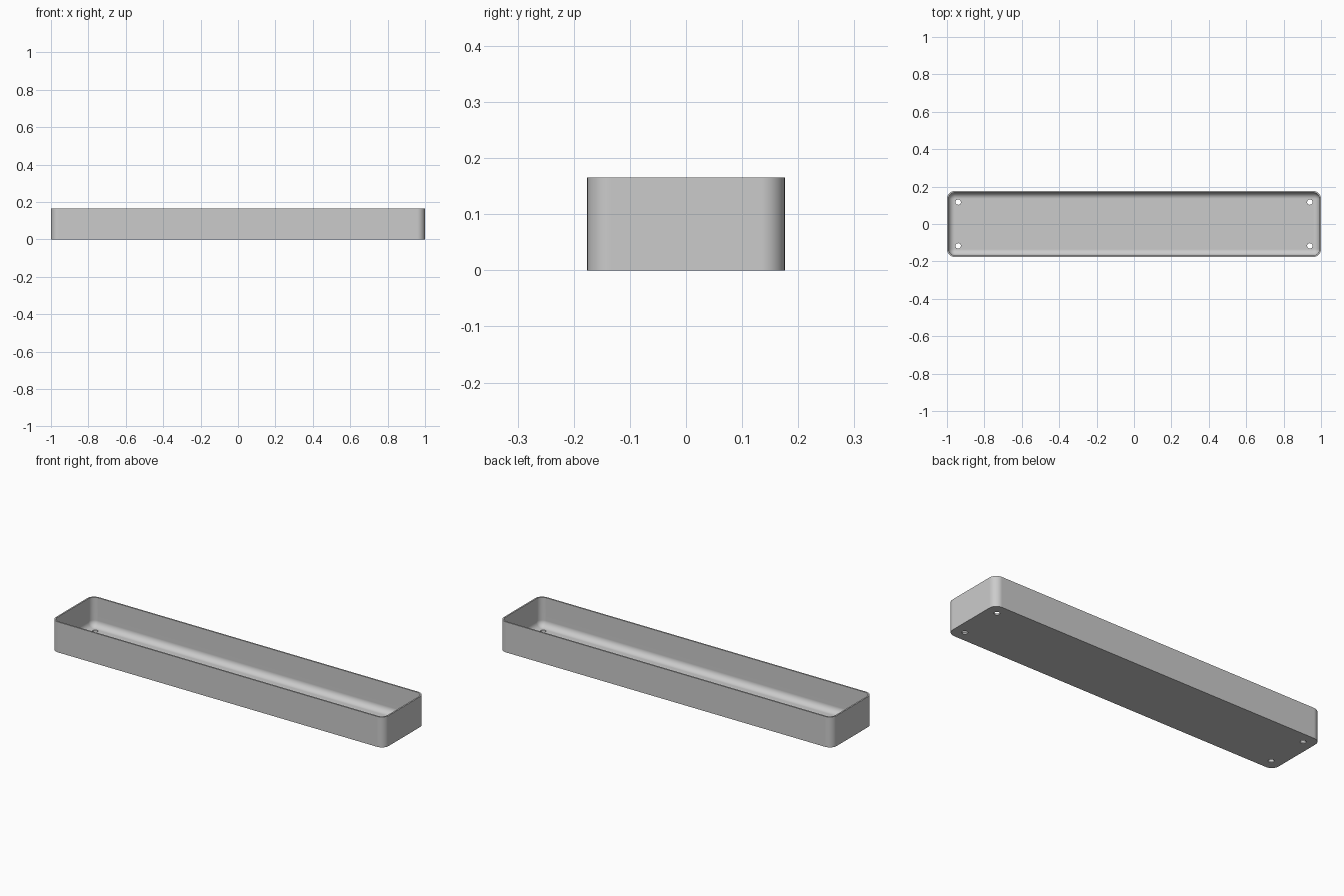
import bpy, bmesh, math

if "Cube" in bpy.data.objects:
    bpy.data.objects.remove(bpy.data.objects["Cube"])

LENGTH, WIDTH, HEIGHT = 2.0, 0.352, 0.165
WALL, CORNER, FILLET = 0.008, 0.042, 0.033
STEPS = 8

grey = bpy.data.materials.new("light grey")
grey.diffuse_color = (0.6, 0.6, 0.6, 1)
grey.use_nodes = True
grey.node_tree.nodes["Principled BSDF"].inputs["Base Color"].default_value = grey.diffuse_color


def ring(bm, inset, z):
    """Rounded rectangle outline, offset inwards from the outer wall."""
    r = CORNER - inset
    cx, cy = LENGTH / 2 - CORNER, WIDTH / 2 - CORNER
    verts = []
    for q, (sx, sy) in enumerate([(1, 1), (-1, 1), (-1, -1), (1, -1)]):
        for i in range(STEPS + 1):
            a = math.pi / 2 * (q + i / STEPS)
            verts.append(bm.verts.new((sx * cx + r * math.cos(a),
                                       sy * cy + r * math.sin(a), z)))
    return verts


# Tray shell: outer wall, rim, inner wall and rounded inner floor edge
profile = [(0, 0), (0, HEIGHT), (WALL, HEIGHT)]
for i in range(STEPS + 1):
    a = math.pi / 2 * i / STEPS
    profile.append((WALL + FILLET * (1 - math.cos(a)),
                    WALL + FILLET * (1 - math.sin(a))))
bm = bmesh.new()
rings = [ring(bm, inset, z) for inset, z in profile]
for low, high in zip(rings, rings[1:]):
    for i in range(len(low)):
        j = (i + 1) % len(low)
        bm.faces.new((low[i], low[j], high[j], high[i]))
bm.faces.new(rings[0][::-1])
bm.faces.new(rings[-1])
bmesh.ops.recalc_face_normals(bm, faces=bm.faces)
mesh = bpy.data.meshes.new("tray")
bm.to_mesh(mesh)
bm.free()
tray = bpy.data.objects.new("tray", mesh)
bpy.context.collection.objects.link(tray)
mesh.materials.append(grey)

# Four drain holes through the floor
for sx in (-1, 1):
    for sy in (-1, 1):
        bpy.ops.mesh.primitive_cylinder_add(vertices=16, radius=0.0145, depth=0.06,
                                            location=(sx * 0.94, sy * 0.117, 0))
        cutter = bpy.context.object
        cutter.name = "hole_cutter"
        cutter.hide_render = True
        cut = tray.modifiers.new("hole", 'BOOLEAN')
        cut.operation, cut.solver, cut.object = 'DIFFERENCE', 'EXACT', cutter
        bpy.ops.object.select_all(action='DESELECT')
        tray.select_set(True)
        bpy.context.view_layer.objects.active = tray
        bpy.ops.object.modifier_apply(modifier=cut.name)
        bpy.data.objects.remove(cutter)

# Smooth rounded corners, crisp rim and base
bpy.ops.object.shade_smooth_by_angle(angle=math.radians(35))
weighted = tray.modifiers.new("flat_floor_shading", 'WEIGHTED_NORMAL')
weighted.keep_sharp = True
